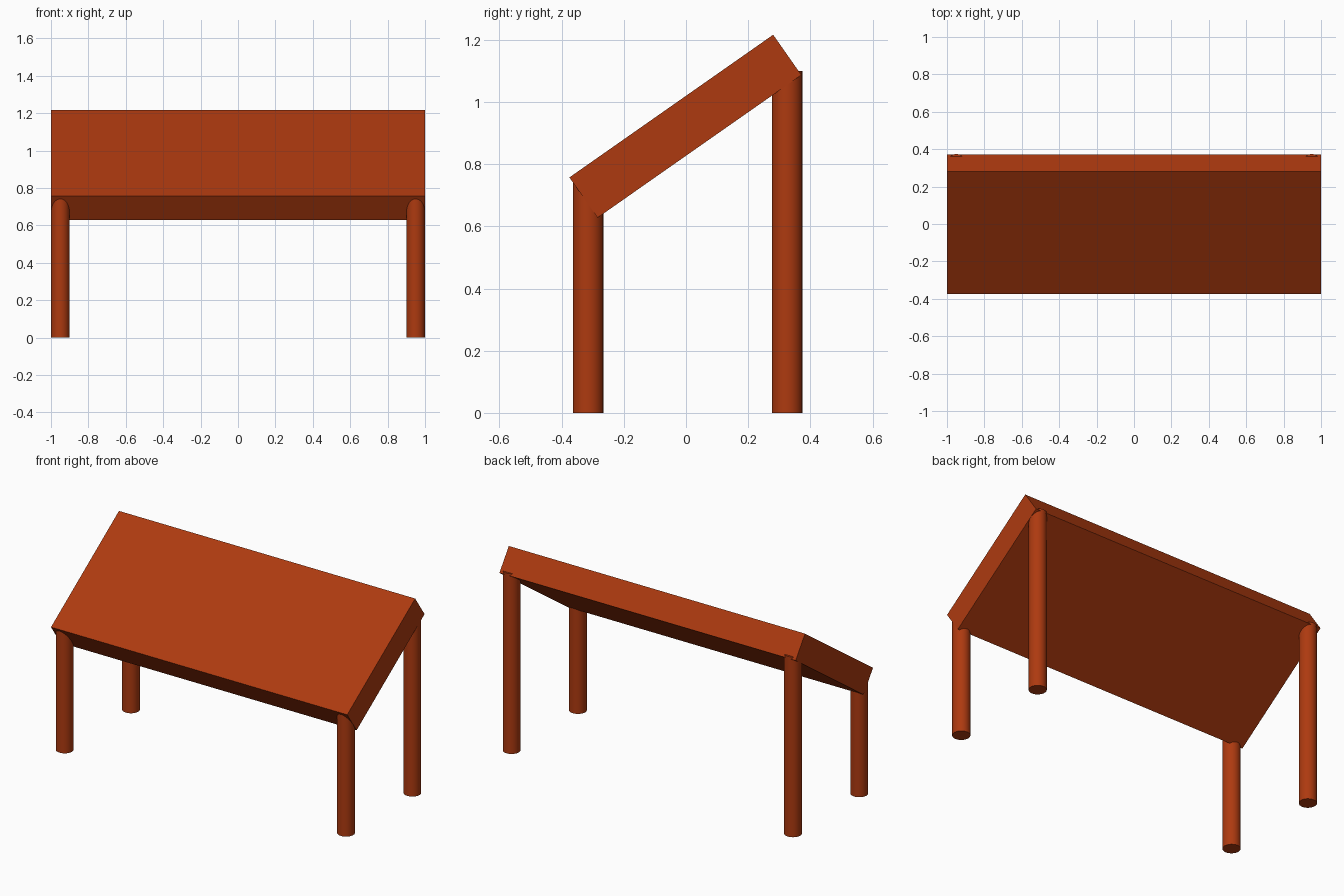
import bpy
from math import radians

if "Cube" in bpy.data.objects:
    bpy.data.objects.remove(bpy.data.objects["Cube"])

wood = bpy.data.materials.new("warm_wood")
wood.diffuse_color = (0.42, 0.042, 0.005, 1)
wood.use_nodes = True
wood.node_tree.nodes["Principled BSDF"].inputs["Base Color"].default_value = wood.diffuse_color

# Tilted solid top
bpy.ops.mesh.primitive_cube_add(size=1, location=(0, -0.002, 0.922))
top = bpy.context.object
top.name = "tilted_top"
top.scale = (2, 0.8, 0.158)
top.rotation_euler.x = radians(35)
bpy.ops.object.transform_apply(location=False, rotation=True, scale=True)
top.data.materials.append(wood)


def leg(name, x, y, height):
    bpy.ops.mesh.primitive_cylinder_add(vertices=48, radius=0.049, depth=height,
                                        location=(x, y, height / 2))
    ob = bpy.context.object
    ob.name = name
    ob.data.materials.append(wood)
    bpy.ops.object.shade_smooth_by_angle(angle=radians(40))


# Short front legs and tall back legs, set into the top
for side, x in (("left", -0.95), ("right", 0.95)):
    leg(f"front_leg_{side}", x, -0.315, 0.75)
    leg(f"back_leg_{side}", x, 0.325, 1.10)
